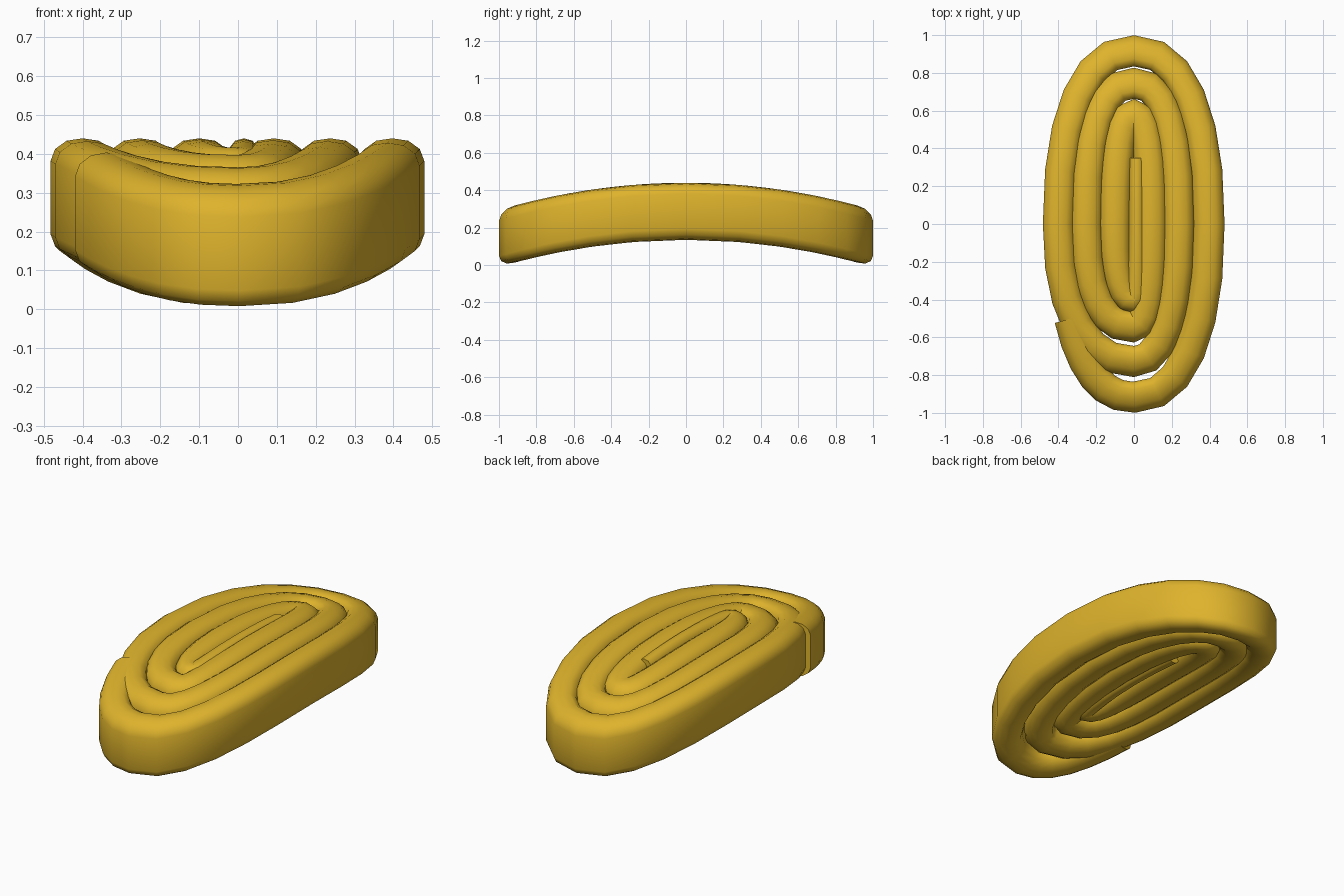
import bpy, bmesh, math
from mathutils import Vector

if "Cube" in bpy.data.objects:
    bpy.data.objects.remove(bpy.data.objects["Cube"])

WIDTH, HEIGHT, STEPS = 0.165, 0.305, 6

# Centre-line reach at each quarter turn, from the outer end inwards
# (left, bottom, right, top, left, bottom ...)
reach = [0.385, 0.917, 0.397, 0.917, 0.4, 0.728, 0.237, 0.745,
         0.253, 0.545, 0.092, 0.58, 0.1, 0.41, 0.015]
axes = [Vector((-1, 0)), Vector((0, -1)), Vector((1, 0)), Vector((0, 1))]

# Spiral path made of quarter super-ellipses
path = []
for i in range(len(reach) - 1):
    a, b = axes[i % 4] * reach[i], axes[(i + 1) % 4] * reach[i + 1]
    start = 30 if i == 0 else 0
    n = 2.3 if i < 6 else 2.5
    for k in range(STEPS):
        t = math.radians(start + (90 - start) * k / STEPS)
        path.append(a * math.cos(t) ** (2 / n) + b * math.sin(t) ** (2 / n))
path += [Vector((0.015, y)) for y in (0.0, 0.12, 0.24, 0.35)]

# Rounded strip section: (across, up), both -1..1
quarter = [(1.0, 0.62), (0.86, 0.82), (0.5, 0.96), (0.0, 1.0)]
half = quarter + [(-x, z) for x, z in quarter[-2::-1]]
section = half + [(-x, -z) for x, z in half]

# Sweep the section along the path, arching the whole roll over y
bm = bmesh.new()
rings = []
taper_from = len(path) - 4 - 2 * STEPS
for i, p in enumerate(path):
    tan = (path[min(i + 1, len(path) - 1)] - path[max(i - 1, 0)]).normalized()
    side = Vector((tan.y, -tan.x))
    f = min(max((i - taper_from) / (2 * STEPS), 0), 1)
    w = (WIDTH + (0.09 - WIDTH) * f) / 2
    ring = []
    for u, v in section:
        q = p + side * u * w
        z = 0.135 + HEIGHT / 2 + v * HEIGHT / 2 - 0.145 * q.y ** 2
        ring.append(bm.verts.new((q.x, q.y, max(z, 0))))
    rings.append(ring)
m = len(section)
for r0, r1 in zip(rings, rings[1:]):
    for j in range(m):
        bm.faces.new((r0[j], r0[(j + 1) % m], r1[(j + 1) % m], r1[j]))
bm.faces.new(rings[0])
bm.faces.new(rings[-1][::-1])
bmesh.ops.recalc_face_normals(bm, faces=bm.faces)
mesh = bpy.data.meshes.new("rolled_strip")
bm.to_mesh(mesh)
bm.free()

roll = bpy.data.objects.new("rolled_strip", mesh)
bpy.context.collection.objects.link(roll)
mat = bpy.data.materials.new("golden")
mat.diffuse_color = (0.73, 0.45, 0.025, 1)
mat.use_nodes = True
mat.node_tree.nodes["Principled BSDF"].inputs["Base Color"].default_value = mat.diffuse_color
mesh.materials.append(mat)
bpy.context.view_layer.objects.active = roll
roll.select_set(True)
bpy.ops.object.shade_smooth_by_angle(angle=math.radians(50))
